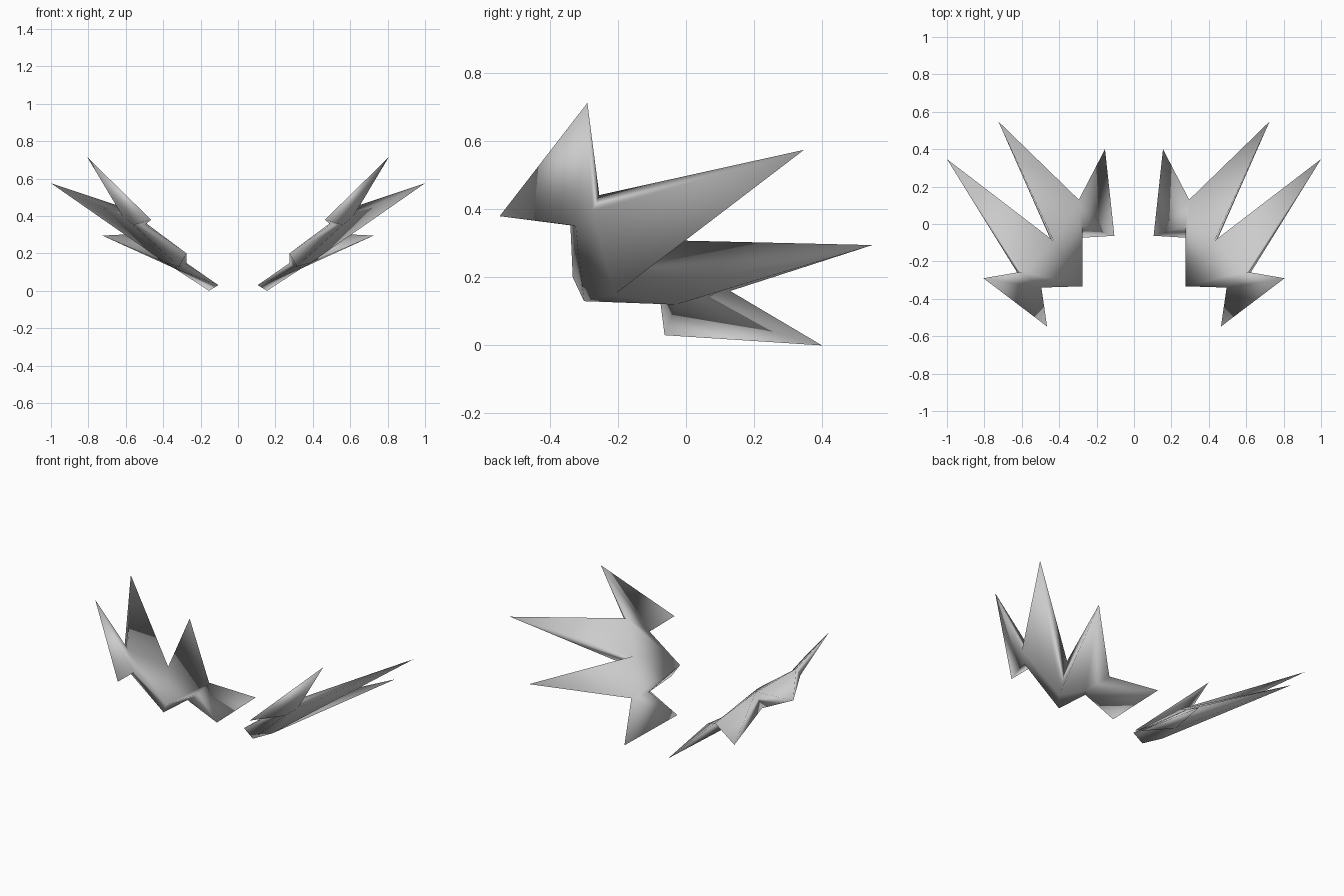
import bpy
import bmesh

cube = bpy.data.objects.get("Cube")
if cube:
    bpy.data.objects.remove(cube, do_unlink=True)

# One plain grey material
grey = bpy.data.materials.new("light_grey")
grey.use_nodes = True
colour = (0.6, 0.6, 0.6, 1)
grey.diffuse_color = colour
grey.node_tree.nodes["Principled BSDF"].inputs["Base Color"].default_value = colour

# Corner points of one fin: sharp tips, then inner (upper) and outer (lower) skins
points = {
    "front_tip": (0.465, -0.548, 0.38),
    "top_tip": (0.805, -0.29, 0.713),
    "long_tip": (1.0, 0.347, 0.575),
    "rear_tip": (0.725, 0.548, 0.295),
    "low_tip": (0.155, 0.40, 0.0),
    "low_heel": (0.105, -0.063, 0.03),
    "root_front_in": (0.275, -0.333, 0.20),
    "root_front_out": (0.315, -0.30, 0.13),
    "root_rear_in": (0.275, -0.01, 0.148),
    "root_rear_out": (0.305, -0.075, 0.125),
    "front_notch_in": (0.495, -0.34, 0.353),
    "front_notch_out": (0.56, -0.325, 0.352),
    "top_notch_in": (0.60, -0.255, 0.442),
    "top_notch_out": (0.615, -0.275, 0.395),
    "mid_notch_in": (0.43, -0.09, 0.31),
    "mid_notch_out": (0.39, -0.21, 0.15),
    "rear_notch_in": (0.295, 0.13, 0.16),
    "rear_notch_out": (0.34, -0.03, 0.12),
}

faces = [
    # Palm, both skins and its root wall
    "root_front_in front_notch_in top_notch_in mid_notch_in",
    "root_front_in mid_notch_in rear_notch_in root_rear_in",
    "root_front_out front_notch_out top_notch_out mid_notch_out",
    "root_front_out mid_notch_out rear_notch_out root_rear_out",
    "root_front_in root_rear_in root_rear_out root_front_out",
    "root_front_in front_notch_in front_notch_out root_front_out",
    # Forked front blade
    "front_notch_in front_tip top_tip top_notch_in",
    "front_notch_out front_tip top_tip top_notch_out",
    "front_tip front_notch_in front_notch_out",
    "top_tip top_notch_in top_notch_out",
    # Low blade
    "rear_notch_in low_tip low_heel root_rear_in",
    "rear_notch_out low_tip low_heel root_rear_out",
    "low_tip rear_notch_in rear_notch_out",
    "low_heel root_rear_in root_rear_out",
]

# Long and rear spikes: two skins and two side walls each
for tip, a, b in (("long_tip", "top_notch", "mid_notch"),
                  ("rear_tip", "mid_notch", "rear_notch")):
    for skin in ("_in", "_out"):
        faces.append(f"{tip} {a}{skin} {b}{skin}")
    for notch in (a, b):
        faces.append(f"{tip} {notch}_in {notch}_out")

# Fully smooth shading, so the skins roll over into the side walls
bm = bmesh.new()
verts = {name: bm.verts.new(co) for name, co in points.items()}
for face in faces:
    bm.faces.new([verts[name] for name in face.split()]).smooth = True
bmesh.ops.recalc_face_normals(bm, faces=bm.faces)
mesh = bpy.data.meshes.new("spiked_wings")
bm.to_mesh(mesh)
bm.free()
mesh.materials.append(grey)

wings = bpy.data.objects.new("spiked_wings", mesh)
bpy.context.collection.objects.link(wings)

# Matching wing on the other side
mirror = wings.modifiers.new("mirror", "MIRROR")
mirror.use_axis[0] = True
mirror.use_mirror_merge = False
